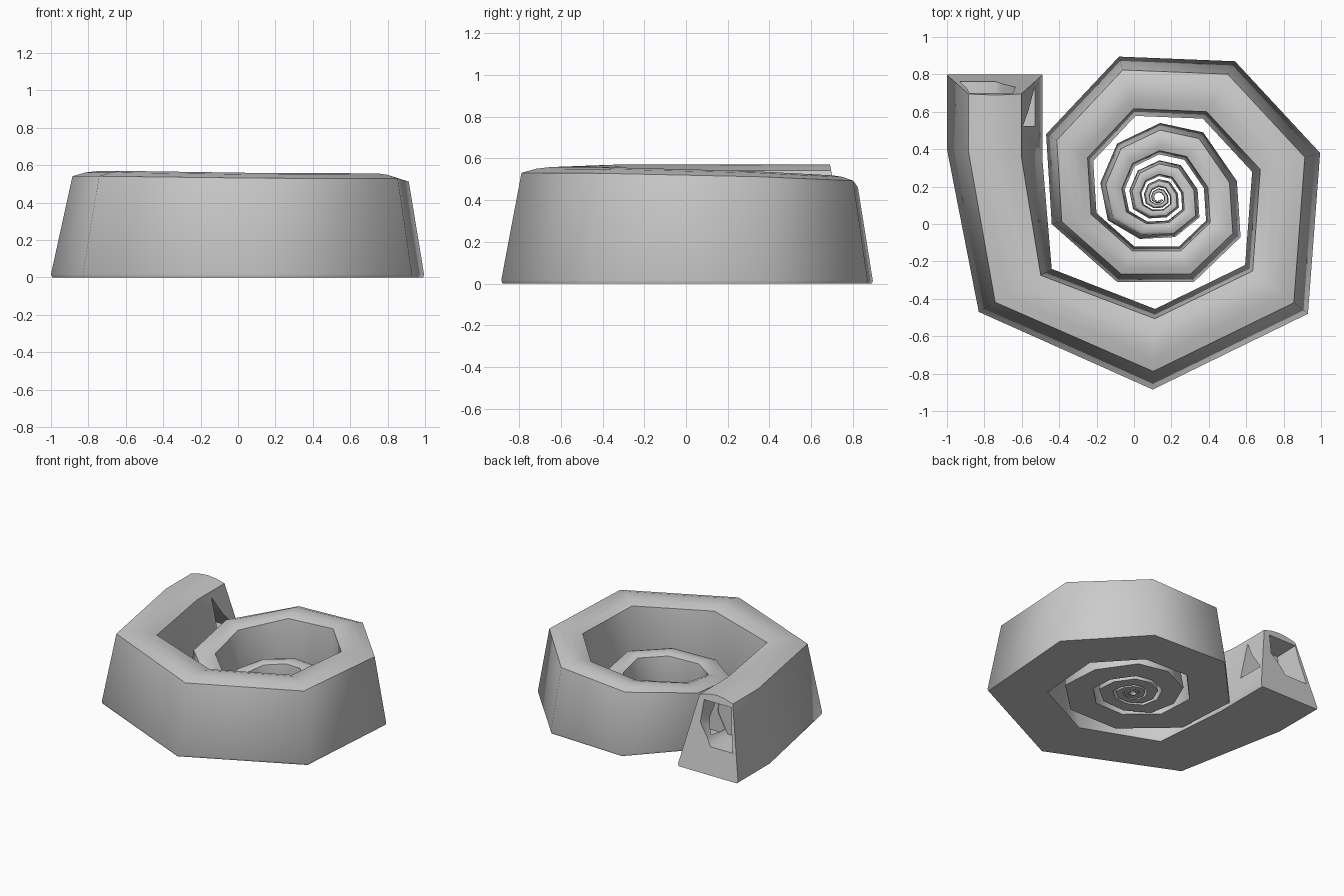
import bpy, bmesh, math
from mathutils import Vector

if "Cube" in bpy.data.objects:
    bpy.data.objects.remove(bpy.data.objects["Cube"])

CENTRE = Vector((0.13, 0.14))
INNER = 0.58          # inner rim radius relative to the outer rim

grey = bpy.data.materials.new("warm_grey")
grey.diffuse_color = (0.6, 0.6, 0.6, 1)
grey.use_nodes = True
grey.node_tree.nodes["Principled BSDF"].inputs["Base Color"].default_value = grey.diffuse_color

# Straight mouth: outer base, inner base, height, inner top position
stations = [
    ((-1.0, 0.8), (-0.49, 0.8), 0.57, 0.78),
    ((-1.0, 0.4), (-0.49, 0.35), 0.57, 0.78),
    ((-0.83, -0.47), (-0.44, -0.24), 0.57, 0.85),
]

# Outer corners of the coil; the last nine repeat at half size
rim = [(0.1, -0.885), (0.93, -0.48), (0.995, 0.38), (0.54, 0.87), (-0.08, 0.895),
       (-0.47, 0.48), (-0.44, 0.0), (-0.09, -0.31), (0.32, -0.31),
       (0.57, -0.07), (0.55, 0.23), (0.37, 0.49), (0.14, 0.54), (-0.09, 0.43),
       (-0.18, 0.22), (-0.14, 0.02), (0.03, -0.08), (0.22, -0.07)]
rim = [Vector(p) for p in rim]
while len(rim) < 46:
    rim.append(CENTRE + (rim[-9] - CENTRE) * 0.5)
for p in rim:
    r = (p - CENTRE).length
    stations.append((p, CENTRE + (p - CENTRE) * INNER, min(0.62 * r, 0.4 + 0.155 * r), 0.88))

# Sweep a tapered section with a softly arched top along the coil
bm = bmesh.new()
rings = []
for i, (o, n, h, ti) in enumerate(stations):
    o, n = Vector(o), Vector(n)
    to = 0.225
    arch = [(to + (ti - to) * s, 0.95 + 0.05 * math.sin(math.pi * s)) for s in (0, 0.25, 0.5, 0.75, 1)]
    section = [(0.015, 0), (0, 0.03)] + arch + [(1, 0.03), (0.985, 0)]
    ring = []
    for t, z in section:
        p = o.lerp(n, t)
        lean = 0.11 * z if i == 0 else 0
        ring.append(bm.verts.new((p.x, p.y - lean, z * h)))
    rings.append(ring)
count = len(rings[0])
for a, b in zip(rings, rings[1:]):
    for j in range(count):
        k = (j + 1) % count
        bm.faces.new((a[j], a[k], b[k], b[j]))
bm.faces.new(rings[0])
bm.faces.new(rings[-1])
bmesh.ops.recalc_face_normals(bm, faces=bm.faces)


def make_object(name, bm):
    mesh = bpy.data.meshes.new(name)
    bm.to_mesh(mesh)
    bm.free()
    mesh.materials.append(grey)
    ob = bpy.data.objects.new(name, mesh)
    bpy.context.collection.objects.link(ob)
    return ob


shell = make_object("coiled_shell", bm)


def prism(name, end_a, end_b):
    """Closed solid between two matching polygons."""
    bm = bmesh.new()
    a = [bm.verts.new(p) for p in end_a]
    b = [bm.verts.new(p) for p in end_b]
    bm.faces.new(a)
    bm.faces.new(b)
    for j in range(len(a)):
        k = (j + 1) % len(a)
        bm.faces.new((a[j], a[k], b[k], b[j]))
    bmesh.ops.recalc_face_normals(bm, faces=bm.faces)
    ob = make_object(name, bm)
    ob.hide_render = True
    ob.hide_viewport = True
    return ob


# Mouth hollow and the triangular opening through the inner wall
mouth = prism("mouth_cutter",
              [(-0.95, 0.9, 0.2), (-0.75, 0.9, 0.2), (-0.63, 0.9, 0.35), (-0.64, 0.9, 0.53), (-0.89, 0.9, 0.53)],
              [(-0.9, 0.52, 0.2), (-0.72, 0.52, 0.2), (-0.64, 0.52, 0.35), (-0.65, 0.52, 0.5), (-0.87, 0.52, 0.5)])
tri = [(0.525, 0.2), (0.74, 0.2), (0.61, 0.36), (0.525, 0.5)]
side = prism("side_cutter", [(-0.7, y, z) for y, z in tri], [(-0.4, y, z) for y, z in tri])
for cutter in (mouth, side):
    mod = shell.modifiers.new("cut", 'BOOLEAN')
    mod.operation = 'DIFFERENCE'
    mod.solver = 'EXACT'
    mod.object = cutter

# Bake the cuts, drop the cutters, then shade smoothly over the coil corners
bpy.context.view_layer.update()
baked = bpy.data.meshes.new_from_object(shell.evaluated_get(bpy.context.evaluated_depsgraph_get()))
shell.modifiers.clear()
shell.data = baked
for cutter in (mouth, side):
    bpy.data.objects.remove(cutter)
bpy.context.view_layer.objects.active = shell
shell.select_set(True)
bpy.ops.object.shade_smooth_by_angle(angle=math.radians(60))
